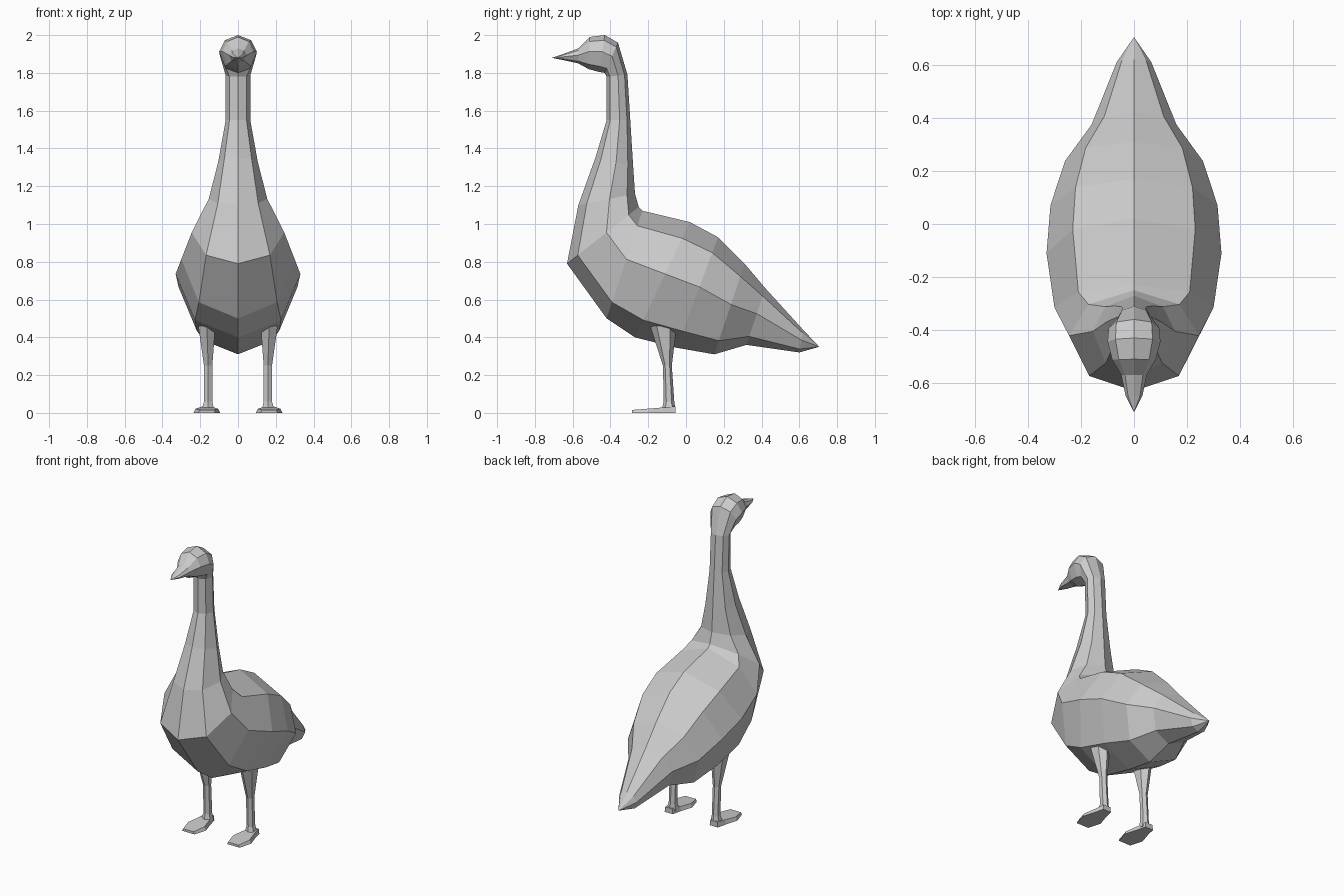
import bpy, bmesh

if "Cube" in bpy.data.objects:
    bpy.data.objects.remove(bpy.data.objects["Cube"])

def make(name, rings, mirror=False):
    """Skin a series of vertex rings; a one-point ring is a pointed end."""
    bm = bmesh.new()
    loops = [[bm.verts.new(p) for p in r] for r in rings]
    for a, b in zip(loops, loops[1:]):
        n = max(len(a), len(b))
        for i in range(n):
            j = (i + 1) % n
            quad = [a[i % len(a)], a[j % len(a)], b[j % len(b)], b[i % len(b)]]
            bm.faces.new(list(dict.fromkeys(quad)))
    for end in (loops[0], loops[-1]):
        if len(end) > 2:
            bm.faces.new(end)
    bmesh.ops.recalc_face_normals(bm, faces=bm.faces)
    me = bpy.data.meshes.new(name)
    bm.to_mesh(me)
    bm.free()
    ob = bpy.data.objects.new(name, me)
    bpy.context.collection.objects.link(ob)
    if mirror:
        ob.modifiers.new("Mirror", 'MIRROR')
    return ob

# Eight-sided cross-section: (fraction from back to belly, width factor)
HALF = [(0, 0), (.14, .7), (.45, 1), (.85, .69), (1, 0)]
SECTION = HALF + [(t, -w) for t, w in HALF[3:0:-1]]

def ring(ty, tz, by, bz, w):
    return [(w * f, ty + (by - ty) * t, tz + (bz - tz) * t) for t, f in SECTION]

# Body, neck, head and beak: back point, belly point, half width
spine = [
    (.62, .44, .60, .32, .065),
    (.42, .66, .32, .36, .16),
    (.31, .79, .15, .31, .26),
    (.17, .93, -.05, .345, .315),
    (.02, 1.01, -.27, .40, .33),
    (-.23, 1.07, -.42, .50, .30),
    (-.25, 1.09, -.63, .79, .245),
    (-.27, 1.16, -.57, 1.10, .155),
    (-.28, 1.31, -.48, 1.35, .105),
    (-.295, 1.55, -.42, 1.55, .065),
    (-.31, 1.79, -.42, 1.78, .065),
    (-.36, 1.96, -.43, 1.80, .095),
    (-.43, 2.0, -.46, 1.805, .10),
    (-.51, 1.99, -.515, 1.82, .082),
    (-.57, 1.93, -.57, 1.85, .048),
    (-.65, 1.90, -.645, 1.867, .032),
]
make("goose_body", [[(0, .705, .35)]] + [ring(*s) for s in spine] + [[(0, -.71, 1.88)]])

# Legs: six-sided, wide thigh to thin shin
def leg_ring(z, x, hx, y0, y1):
    c, h = (y0 + y1) / 2, (y1 - y0) / 2
    shape = [(0, -1), (1, -.5), (1, .5), (0, 1), (-1, .5), (-1, -.5)]
    return [(x + hx * u, c + h * v, z) for u, v in shape]

make("legs", [leg_ring(.46, .165, .045, -.19, -.05),
              leg_ring(.25, .158, .022, -.122, -.075),
              leg_ring(.06, .158, .022, -.118, -.062),
              leg_ring(.012, .16, .034, -.13, -.055)], True)

# Webbed feet: outline with a lower, thinner toe
outline = [(.03, -.055), (.045, -.12), (.07, -.20), (.045, -.285)]
outline += [(-x, y) for x, y in reversed(outline)]
bottom = [(.165 + x, y, 0) for x, y in outline]
top = [(.165 + x * .85, y, .034 + (y + .055) * .08) for x, y in outline]
make("feet", [bottom, top], True)
